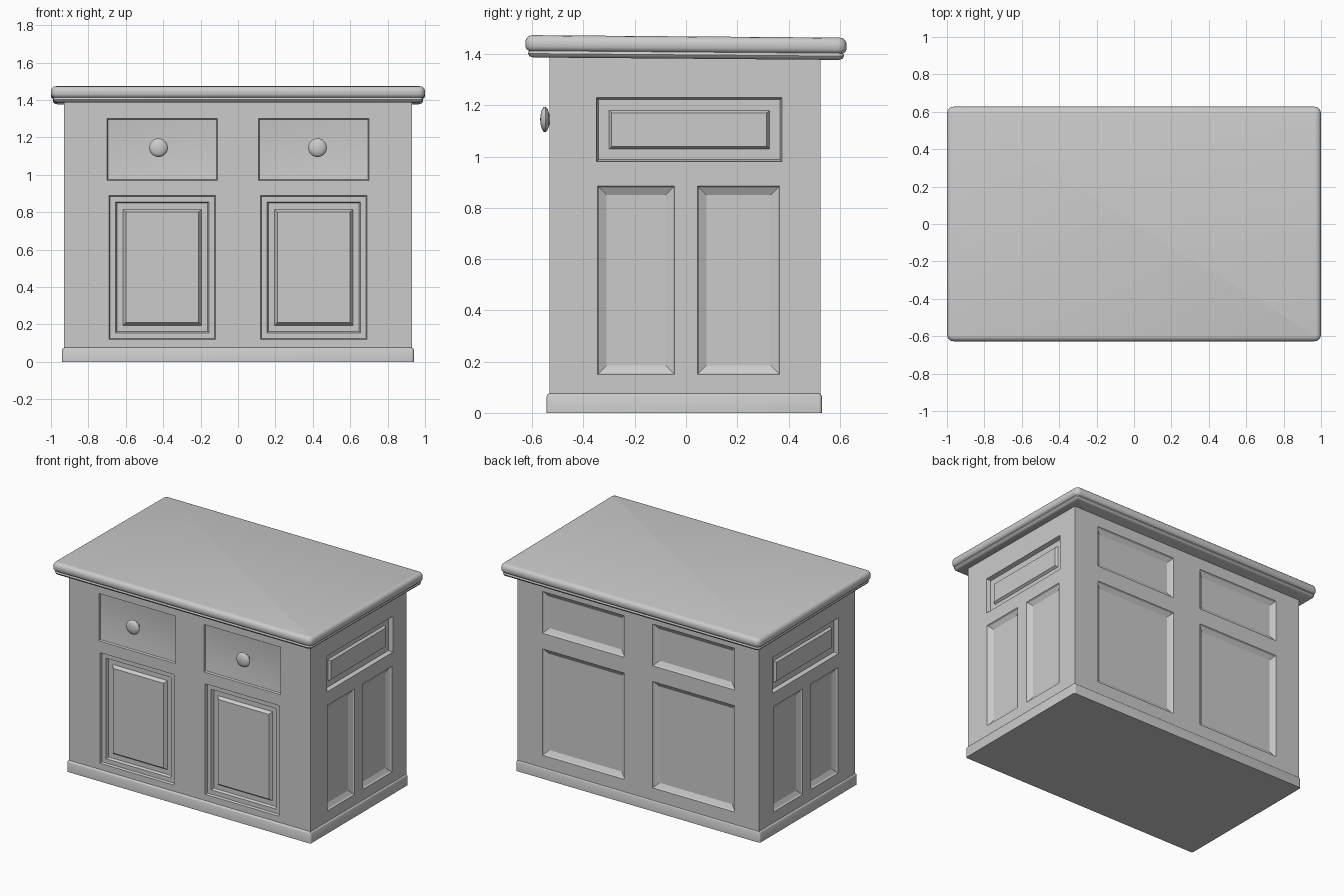
import bpy, bmesh, math
from mathutils import Vector

cube = bpy.data.objects.get("Cube")
if cube:
    bpy.data.objects.remove(cube, do_unlink=True)

GREY = (0.6, 0.6, 0.6, 1)
paint = bpy.data.materials.new("grey paint")
paint.use_nodes = True
paint.diffuse_color = GREY
paint.node_tree.nodes["Principled BSDF"].inputs["Base Color"].default_value = GREY

HALF_X, FRONT, BACK = 0.93, -0.532, 0.524
BASE_Z, WALL_TOP = 0.05, 1.40


def finish(name, bm, smooth=30):
    bmesh.ops.remove_doubles(bm, verts=bm.verts, dist=0.0005)
    mesh = bpy.data.meshes.new(name)
    bm.to_mesh(mesh)
    bm.free()
    mesh.materials.append(paint)
    obj = bpy.data.objects.new(name, mesh)
    bpy.context.collection.objects.link(obj)
    bpy.ops.object.select_all(action='DESELECT')
    obj.select_set(True)
    bpy.context.view_layer.objects.active = obj
    bpy.ops.object.shade_smooth_by_angle(angle=math.radians(smooth))
    return obj


def wall(name, origin, across, u_range, rows):
    """Flat wall with stepped panels; rows are (z0, z1, steps, spans)."""
    bm = bmesh.new()
    across, up = Vector(across), Vector((0, 0, 1))
    normal = across.cross(up)

    def corners(u0, u1, z0, z1, depth=0):
        return [bm.verts.new(Vector(origin) + across * u + up * z + normal * depth)
                for u, z in ((u0, z0), (u1, z0), (u1, z1), (u0, z1))]

    low, (left, right) = BASE_Z, u_range
    for z0, z1, steps, spans in rows:
        bm.faces.new(corners(left, right, low, z0))
        edge = left
        for u0, u1 in spans:
            bm.faces.new(corners(edge, u0, z0, z1))
            edge = u1
            ring = corners(u0, u1, z0, z1)
            for inset, depth in steps:
                inner = corners(u0 + inset, u1 - inset, z0 + inset, z1 - inset, depth)
                for i in range(4):
                    j = (i + 1) % 4
                    bm.faces.new((ring[i], ring[j], inner[j], inner[i]))
                ring = inner
            bm.faces.new(ring)
        bm.faces.new(corners(edge, right, z0, z1))
        low = z1
    bm.faces.new(corners(left, right, low, WALL_TOP))
    finish(name, bm, 20)


def slab(name, half_x, y0, y1, profile, radius, tilt=0):
    """Rounded-corner slab lofted from (inset, z) profile points."""
    bm = bmesh.new()
    rings = []
    for inset, z in profile:
        r = max(radius - inset, 0.006)
        ring = []
        for k, (sx, sy) in enumerate(((1, 1), (-1, 1), (-1, -1), (1, -1))):
            cx = sx * (half_x - inset - r)
            cy = (y1 - inset - r) if sy > 0 else (y0 + inset + r)
            for s in range(5):
                a = math.pi / 2 * (k + s / 4)
                y = cy + r * math.sin(a)
                ring.append(bm.verts.new((cx + r * math.cos(a), y, z - tilt * y)))
        rings.append(ring)
    for a, b in zip(rings, rings[1:]):
        for i in range(len(a)):
            j = (i + 1) % len(a)
            bm.faces.new((a[i], a[j], b[j], b[i]))
    bm.faces.new(rings[0][::-1])
    bm.faces.new(rings[-1])
    finish(name, bm, 40)


# Panel cross-sections as (inset, depth) steps
drawer = [(0.004, -0.014), (0.07, -0.024)]
door = [(0.005, -0.016), (0.035, -0.016), (0.042, -0.034), (0.075, -0.034), (0.09, -0.014)]
end_drawer = [(0.008, -0.028), (0.05, -0.028), (0.06, -0.012)]
sunk = [(0.006, -0.01), (0.035, -0.026)]

# Walls
pair = lambda a, b: [(-b, -a), (a, b)]
width = (-HALF_X, HALF_X)
wall("front_wall", (0, FRONT, 0), (1, 0, 0), width,
     [(0.12, 0.89, door, pair(0.12, 0.69)), (0.97, 1.30, drawer, pair(0.11, 0.70))])
wall("back_wall", (0, BACK, 0), (-1, 0, 0), width,
     [(0.16, 0.90, sunk, pair(0.11, 0.74)), (1.01, 1.30, sunk, pair(0.11, 0.74))])
end_doors, end_top = [(-0.345, -0.045), (0.045, 0.365)], [(-0.35, 0.375)]
flip = lambda spans: [(-b, -a) for a, b in reversed(spans)]
for name, side in (("right_wall", 1), ("left_wall", -1)):
    turn = (lambda s: s) if side > 0 else flip
    wall(name, (side * HALF_X, 0, 0), (0, side, 0),
         (FRONT, BACK) if side > 0 else (-BACK, -FRONT),
         [(0.15, 0.885, sunk, turn(end_doors)), (0.98, 1.23, end_drawer, turn(end_top))])

# Plinth
slab("plinth", 0.94, FRONT - 0.012, BACK + 0.006,
     [(0, 0), (0, 0.065), (0.004, 0.073), (0.014, 0.078)], 0.012)

# Worktop with a narrow lower lip and a rounded upper edge
slab("worktop", 1.0, -0.627, 0.627,
     [(0.03, 1.382), (0.016, 1.387), (0.010, 1.397), (0.014, 1.408), (0.006, 1.413),
      (0, 1.424), (0, 1.445), (0.005, 1.458), (0.014, 1.466), (0.028, 1.469)],
     0.035, tilt=0.008)

# Drawer knobs turned around the y axis: (radius, distance from the wall)
knob_profile = [(0.022, -0.03), (0.022, 0.002), (0.042, 0.008), (0.05, 0.016),
                (0.047, 0.025), (0.034, 0.032), (0.016, 0.036), (0, 0.037)]
for name, x in (("right_knob", 0.425), ("left_knob", -0.425)):
    bm = bmesh.new()
    points = [bm.verts.new((x + r, FRONT - d, 1.145)) for r, d in knob_profile]
    edges = [bm.edges.new(p) for p in zip(points, points[1:])]
    bmesh.ops.spin(bm, geom=points + edges, cent=(x, 0, 1.145), axis=(0, 1, 0),
                   angle=2 * math.pi, steps=24)
    bmesh.ops.remove_doubles(bm, verts=bm.verts, dist=0.0005)
    bmesh.ops.recalc_face_normals(bm, faces=bm.faces)
    finish(name, bm, 50)
